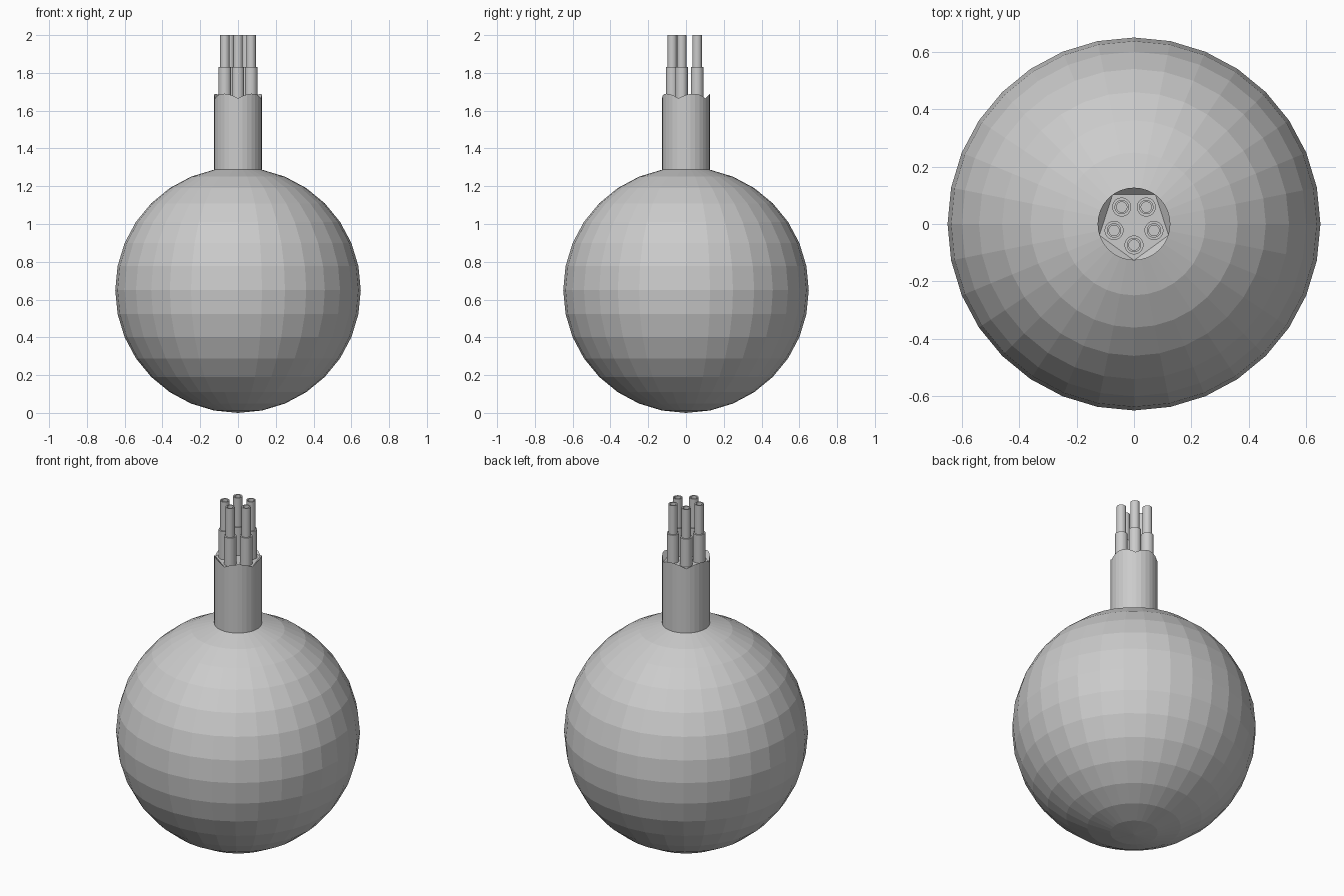
import bpy, bmesh, math

if "Cube" in bpy.data.objects:
    bpy.data.objects.remove(bpy.data.objects["Cube"])

grey = bpy.data.materials.new("plain grey")
grey.diffuse_color = (0.6, 0.6, 0.6, 1)
grey.use_nodes = True
grey.node_tree.nodes["Principled BSDF"].inputs["Base Color"].default_value = grey.diffuse_color

R, CZ = 0.65, 0.65
NECK_R = R * math.sin(math.radians(11.25))
NECK_Z = CZ + R * math.cos(math.radians(11.25))
FLOOR_Z, RIM_Z = 1.665, 1.69
APOTHEM = NECK_R * math.cos(math.radians(36))


def finish(bm, name):
    bmesh.ops.remove_doubles(bm, verts=bm.verts, dist=1e-5)
    bmesh.ops.recalc_face_normals(bm, faces=bm.faces)
    mesh = bpy.data.meshes.new(name)
    bm.to_mesh(mesh)
    bm.free()
    mesh.materials.append(grey)
    obj = bpy.data.objects.new(name, mesh)
    bpy.context.collection.objects.link(obj)
    return obj


def bridge(bm, a, b):
    n = len(a)
    for i in range(n):
        j = (i + 1) % n
        bm.faces.new((a[i], a[j], b[j], b[i]))


# Round body, open at the top where the neck starts
bm = bmesh.new()
bmesh.ops.create_uvsphere(bm, u_segments=32, v_segments=16, radius=R)
top = max(bm.verts, key=lambda v: v.co.z)
bmesh.ops.delete(bm, geom=[top], context='VERTS')
bmesh.ops.translate(bm, verts=bm.verts, vec=(0, 0, CZ))
finish(bm, "round_body")

# Neck with a pentagonal recess whose sloped walls scallop the rim
corners = [(270 + 72 * k) % 360 for k in range(5)]
angles = sorted({i * 11.25 for i in range(32)} | set(map(float, corners)))
bm = bmesh.new()
base, rim, floor = [], [], []
for deg in angles:
    a = math.radians(deg)
    delta = math.radians((deg - 90 + 36) % 72 - 36)   # angle from nearest side
    c, s = math.cos(a), math.sin(a)
    t = (NECK_R * math.cos(delta) - APOTHEM) / (NECK_R - APOTHEM)
    rf = APOTHEM / math.cos(delta)
    base.append(bm.verts.new((NECK_R * c, NECK_R * s, NECK_Z)))
    rim.append(bm.verts.new((NECK_R * c, NECK_R * s, FLOOR_Z + (RIM_Z - FLOOR_Z) * t)))
    floor.append(bm.verts.new((rf * c, rf * s, FLOOR_Z)))
bridge(bm, base, rim)
bridge(bm, rim, floor)
bm.faces.new(floor)
finish(bm, "neck")

# Five stepped hollow tubes standing in the recess
profile = [(0.033, FLOOR_Z), (0.033, 1.83), (0.025, 1.83),
           (0.025, 2.0), (0.018, 2.0), (0.018, 1.68)]
SIDES = 32
for k, deg in enumerate(corners):
    cx = 0.073 * math.cos(math.radians(deg))
    cy = 0.073 * math.sin(math.radians(deg))
    bm = bmesh.new()
    rings = [[bm.verts.new((cx + r * math.cos(math.tau * i / SIDES),
                            cy + r * math.sin(math.tau * i / SIDES), z))
              for i in range(SIDES)] for r, z in profile]
    for a, b in zip(rings, rings[1:]):
        bridge(bm, a, b)
    bm.faces.new(rings[-1])
    bm.faces.new(rings[0])
    finish(bm, f"tube_{k + 1}")
